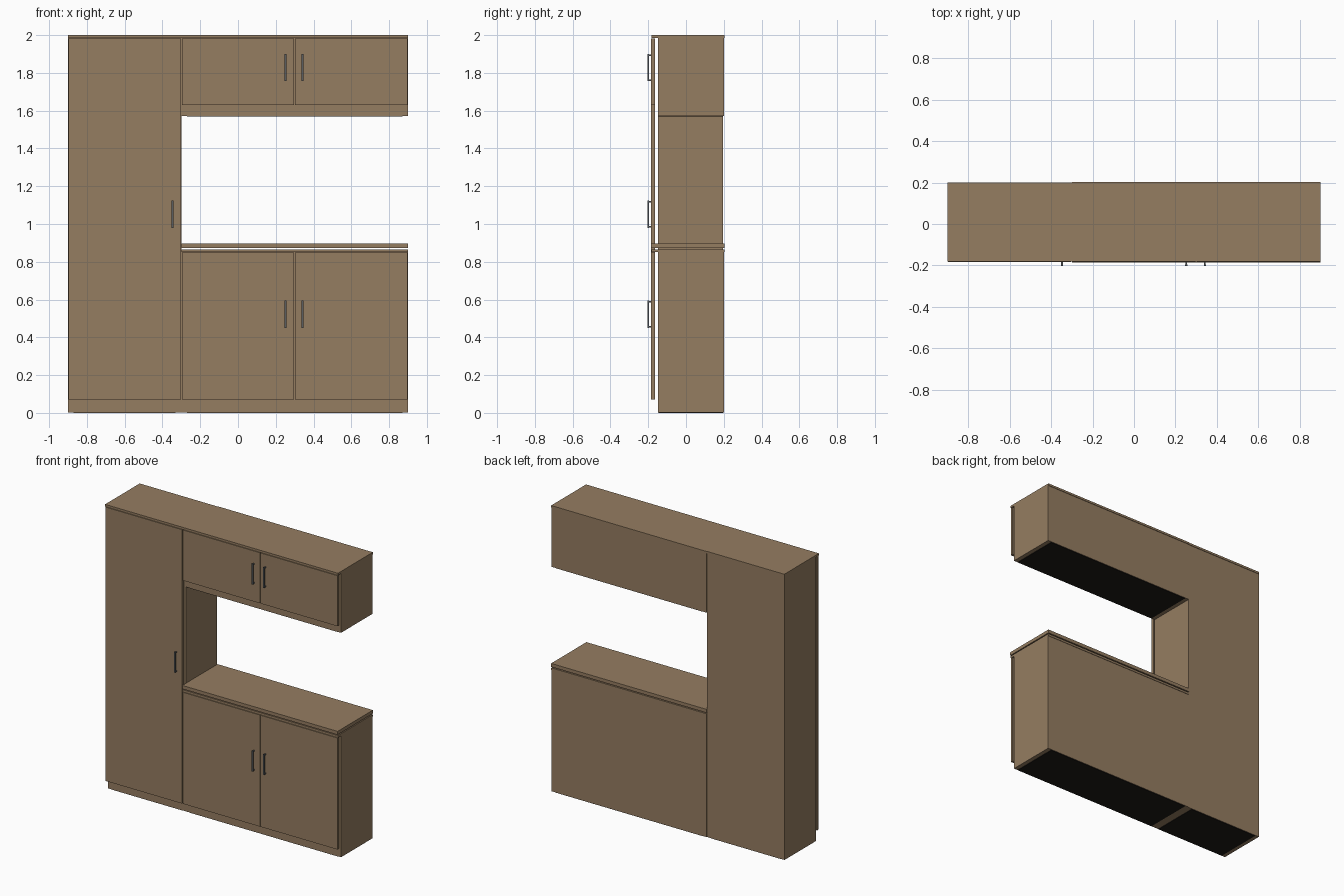
import bpy

if "Cube" in bpy.data.objects:
    bpy.data.objects.remove(bpy.data.objects["Cube"])


def material(name, color):
    m = bpy.data.materials.new(name)
    m.diffuse_color = color
    m.use_nodes = True
    m.node_tree.nodes["Principled BSDF"].inputs["Base Color"].default_value = m.diffuse_color
    return m


WOOD = material("wood", (0.30, 0.205, 0.12, 1))
METAL = material("handle_metal", (0.10, 0.11, 0.12, 1))
DARK = material("dark_underside", (0.012, 0.010, 0.008, 1))


def box(name, x, y, z, mat=WOOD):
    """Axis-aligned box from (min, max) ranges."""
    bpy.ops.mesh.primitive_cube_add(
        size=1, location=[(a + b) / 2 for a, b in (x, y, z)])
    o = bpy.context.object
    o.name = name
    o.scale = [b - a for a, b in (x, y, z)]
    bpy.ops.object.transform_apply(location=False, rotation=False, scale=True)
    o.data.materials.append(mat)
    return o


def handle(name, x, z):
    """Bar pull with two short posts, standing off the door front."""
    w, h = 0.005, 0.072
    box(name + "_bar", (x - w, x + w), (-0.203, -0.195), (z - h, z + h), METAL)
    for label, s in (("lower", -1), ("upper", 1)):
        c = z + s * 0.066
        box(f"{name}_{label}_post", (x - w * .8, x + w * .8), (-0.196, -0.182),
            (c - 0.004, c + 0.004), METAL)


def cabinet(name, x0, x1, z0, z1, back, doors, handles, handle_z):
    # carcass with overhanging top panel and inset dark bottom
    box(name + "_carcass", (x0, x1), (-0.148, back - 0.003), (z0 + 0.003, z1 - 0.015))
    box(name + "_top_panel", (x0, x1), (-0.182, back), (z1 - 0.015, z1))
    box(name + "_bottom_panel", (x0 + 0.03, x1 - 0.03), (-0.145, back - 0.006),
        (z0, z0 + 0.01), DARK)
    # doors stand slightly clear of the carcass
    w = (x1 - x0) / doors
    for i in range(doors):
        a = x0 + i * w
        box(f"{name}_door_{i + 1}", (a + 0.003, a + w - 0.003), (-0.184, -0.165),
            (z0 + 0.07 if z0 == 0 else z0 + 0.062, z1 - 0.017))
    for i, hx in enumerate(handles):
        handle(f"{name}_handle_{i + 1}", hx, handle_z)


cabinet("tall_cabinet", -0.9, -0.3, 0, 2, 0.200, 1, [-0.347], 1.052)
cabinet("base_cabinet", -0.3, 0.9, 0, 0.866, 0.203, 2, [0.252, 0.342], 0.522)
cabinet("wall_cabinet", -0.3, 0.9, 1.568, 2, 0.203, 2, [0.252, 0.342], 1.828)

# worktop separated from the base by a thin shadow gap
box("worktop", (-0.3, 0.9), (-0.186, 0.203), (0.873, 0.897))
